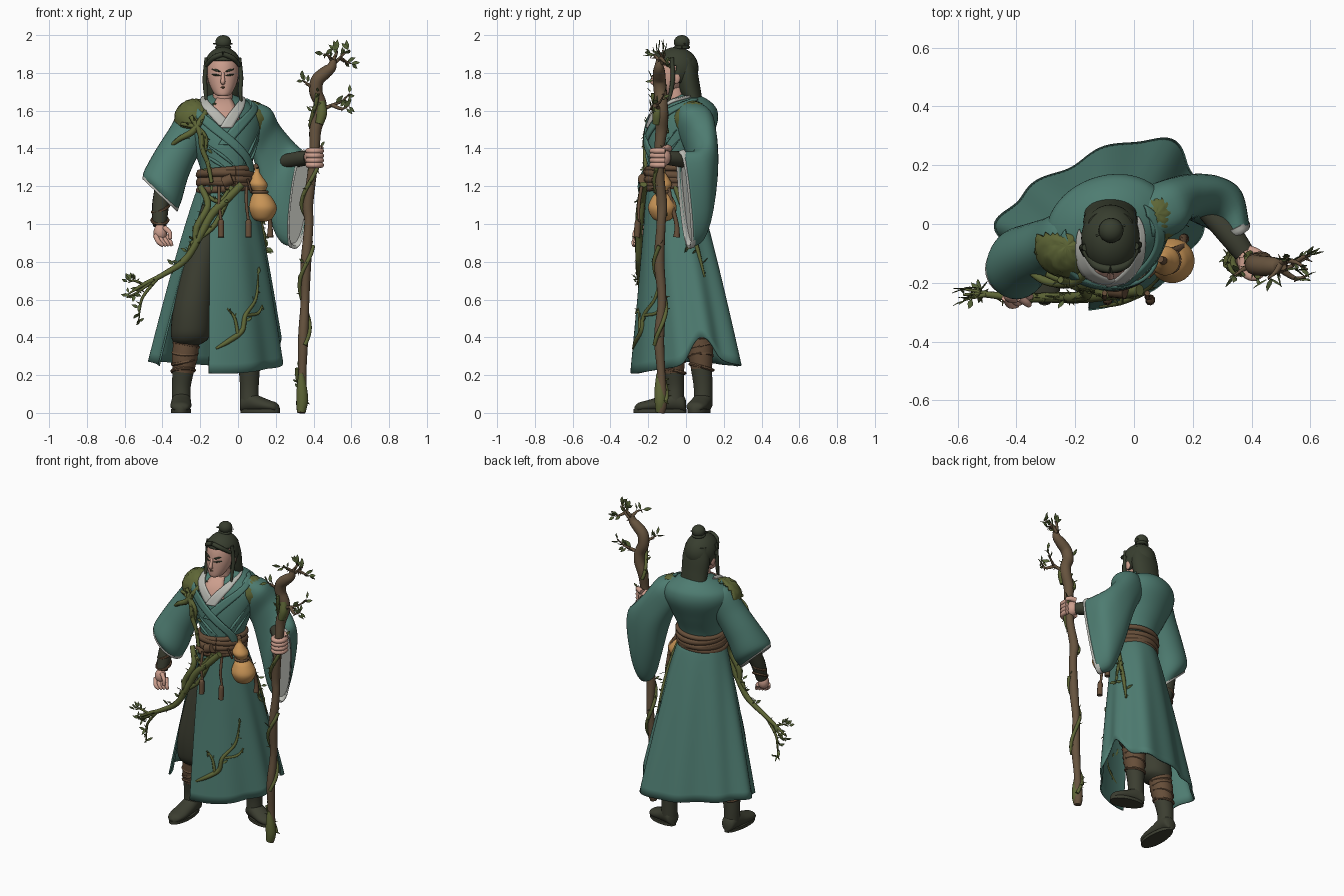
import bpy, bmesh, math, random
from math import sin, cos, pi
from mathutils import Vector as V, Matrix
random.seed(4)

def color(name, *rgb):
    m = bpy.data.materials.new(name)
    m.diffuse_color = [((c / 255 + .055) / 1.055) ** 2.4 for c in rgb] + [1]
    return m
TEAL = color("teal cloth", 78, 124, 113); MOSS = color("moss", 94, 102, 54)
BARK = color("bark", 102, 83, 62); LEAF = color("leaf green", 86, 100, 56)
HAIR = color("dark hair", 56, 62, 47); SKIN = color("skin", 204, 158, 141)
GOURD = color("gourd", 200, 148, 86); GREY = color("grey lining", 184, 185, 178)
DARK = color("dark cloth", 60, 62, 49); BELT = color("brown leather", 102, 78, 57)

def spline(pts, k):
    out = []
    for i in range(len(pts) - 1):
        a, b, c, d = pts[max(i - 1, 0)], pts[i], pts[i + 1], pts[min(i + 2, len(pts) - 1)]
        for j in range(k):
            t = j / k
            out.append([.5 * (2 * q + (r - p) * t + (2 * p - 5 * q + 4 * r - s) * t * t + (3 * q - p - 3 * r + s) * t ** 3)
                        for p, q, r, s in zip(a, b, c, d)])
    return out + [list(pts[-1])]

def skin(bm, rows, loop=True, cap=True):
    rows = [[bm.verts.new(p) for p in r] for r in rows]
    n = len(rows[0])
    for r, q in zip(rows, rows[1:]):
        for i in range(n if loop else n - 1):
            bm.faces.new((r[i], r[(i + 1) % n], q[(i + 1) % n], q[i]))
    if loop and cap:
        bm.faces.new(rows[0]); bm.faces.new(rows[-1])

def finish(name, bm, mat, thick=0):
    bmesh.ops.recalc_face_normals(bm, faces=bm.faces)
    me = bpy.data.meshes.new(name); bm.to_mesh(me); bm.free()
    me.polygons.foreach_set("use_smooth", [True] * len(me.polygons))
    me.set_sharp_from_angle(angle=math.radians(50))
    me.materials.append(mat)
    ob = bpy.data.objects.new(name, me); bpy.context.collection.objects.link(ob)
    if thick:
        s = ob.modifiers.new("thickness", 'SOLIDIFY'); s.thickness = thick; s.offset = 0
    return ob

def pw(c, e): return math.copysign(abs(c) ** e, c)
def ring(r, e=1, n=32):
    c, u, v = V(r[:3]), V(r[3:6]), V(r[6:9])
    return [c + u * pw(cos(2 * pi * i / n), e) + v * pw(sin(2 * pi * i / n), e) for i in range(n)]

def loft(name, rings, mat, k=6, cap=True, thick=0, e=1):
    bm = bmesh.new(); skin(bm, [ring(r, e) for r in spline(rings, k)], True, cap)
    return finish(name, bm, mat, thick)

def level(x, y, z, rx, ry):          # horizontal ring
    return (x, y, z, rx, 0, 0, 0, ry, 0)

def tube(bm, pts, n=8, k=5):
    pts = spline(pts, k); rows = []; u = None
    for i, p in enumerate(pts):
        t = (V(pts[min(i + 1, len(pts) - 1)][:3]) - V(pts[max(i - 1, 0)][:3])).normalized()
        if u is None: u = t.orthogonal()
        u = (u - t * u.dot(t)).normalized(); w = t.cross(u)
        rows.append([V(p[:3]) + (u * cos(2 * pi * j / n) + w * sin(2 * pi * j / n)) * max(p[3], .0008) for j in range(n)])
    skin(bm, rows)

def tubes(name, paths, mat, n=10, k=5):
    bm = bmesh.new()
    for p in paths: tube(bm, p, n, k)
    return finish(name, bm, mat)

def ball(name, c, r, mat):
    bm = bmesh.new()
    bmesh.ops.create_uvsphere(bm, u_segments=32, v_segments=24, radius=1, matrix=Matrix.Translation(c) @ Matrix.Diagonal((*r, 1)))
    return finish(name, bm, mat)

def rnd(): return V([random.uniform(-1, 1) for _ in range(3)]).normalized()

def vine(name, paths, mat, leaves=6, thorns=6, size=.05):
    wood, leaf = bmesh.new(), bmesh.new()
    for path in paths:
        tube(wood, path, 8, 6); pts = spline(path, 12)
        for i in range(thorns):
            p = random.choice(pts); d = rnd(); e = V(p[:3]) + d * (p[3] + .02)
            tube(wood, [(*p[:3], .006), (*e, .001)], 5, 1)
        for i in range(leaves):   # leaves spaced along the outer part
            p = pts[-1 - int(i / leaves * len(pts) * .75)]
            d = rnd(); d.y *= .5
            d = (d + V((0, 0, .5)) + (V(pts[-1][:3]) - V(pts[0][:3])).normalized() * .6).normalized()
            s = (d.cross(V((0, 1, 0))) + rnd() * .4).normalized(); nrm = d.cross(s).normalized(); L = size * random.uniform(.75, 1.1)
            b = V(p[:3]) + d * (p[3] + .004)
            prof = [(0, .03), (.3, .21), (.55, .22), (.8, .12), (1, .005)]
            skin(leaf, [[b + d * L * t - s * w * L, b + d * L * t - nrm * L * w * .3, b + d * L * t + s * w * L,
                         b + d * L * t - nrm * L * (w * .3 - .06)] for t, w in prof])
    finish(name, wood, mat); finish(name + "_leaves", leaf, LEAF)

# torso surface: angle a from the front, height z
ROT = Matrix.Rotation(math.radians(20), 3, 'Z')
SEC = spline([(1.12, -.065, -.085, .145, .125), (1.2, -.065, -.08, .13, .118), (1.3, -.065, -.07, .137, .13), (1.42, -.075, -.045, .178, .158),
              (1.53, -.085, -.013, .215, .172), (1.6, -.09, .0, .205, .16), (1.645, -.088, .005, .15, .125), (1.675, -.085, .01, .085, .075),
              (1.69, -.08, .01, .05, .045)], 6)
def T(a, z, off=0):
    for p, q in zip(SEC, SEC[1:]):
        if z <= q[0] or q is SEC[-1]: break
    t = (z - p[0]) / (q[0] - p[0])
    _, x, y, rx, ry = [g + (h - g) * t for g, h in zip(p, q)]
    return V((x, y, z)) + ROT @ V(((rx + off) * sin(a), -(ry + off) * cos(a), 0))
bm = bmesh.new()
skin(bm, [[T(2 * pi * i / 48, s[0]) for i in range(48)] for s in SEC]); finish("robe_torso", bm, TEAL)

# neckline, crossed collar bands and folds
def band(name, path, half, off, mat):
    bm = bmesh.new()
    skin(bm, [[T(a + half * f, z, off) for f in (-1, -.5, 0, .5, 1)] for a, z in spline(path, 8)], False)
    finish(name, bm, mat, .012)
band("neckline", [(-.2, 1.672), (-.2, 1.64), (-.15, 1.55)], .32, .004, SKIN)
band("inner_collar_right", [(-1.5, 1.672), (-.95, 1.65), (-.52, 1.6), (-.2, 1.52)], .16, .012, GREY)
band("inner_collar_left", [(1.2, 1.675), (.5, 1.65), (.12, 1.6), (-.2, 1.51)], .15, .015, GREY)
band("lapel_left", [(1.5, 1.66), (.85, 1.62), (.36, 1.56), (-.08, 1.47), (-.3, 1.42)], .17, .013, TEAL)
band("lapel_right", [(-1.6, 1.655), (-1.15, 1.62), (-.72, 1.56), (-.4, 1.49), (.1, 1.4), (.6, 1.32), (.9, 1.25)], .17, .018, TEAL)
tubes("chest_folds", [[(*T(a + (b - a) * t, za + (1.28 - za) * t, .001), .007 * (1 - abs(2 * t - 1)) + .002) for t in (0, .25, .5, .75, 1)]
      for a, b, za in ((-1.0, .2, 1.44), (-1.2, -.2, 1.38), (1.2, .6, 1.45), (1.0, .3, 1.5))], TEAL)

# skirt: open hem curve, slit at the front right leg
HEM = spline([(-.155, -.29, .21), (0, -.255, .21), (.14, -.15, .23), (.225, -.02, .26), (.22, .08, .4), (.19, .2, .28), (.09, .29, .25),
              (-.1, .25, .25), (-.27, .17, .26), (-.4, .08, .27), (-.465, -.02, .27), (-.41, -.13, .25)], 12)
def S(t, s, off=0):
    h = V(HEM[min(int(t * (len(HEM) - 1) + .5), len(HEM) - 1)])
    w = T(-.98 + 2 * pi * t, 1.22, .004); out = (h - V((-.06, -.02, h.z))).normalized()
    p = w.lerp(h, s ** .85); p.z = w.z + (h.z - w.z) * s
    return p + out * (off + s * .011 * sin(t * 2 * pi * 8 + 1) * min(1, t * 4))
N = len(HEM)
bm = bmesh.new(); skin(bm, [[S(i / (N - 1), j / 20) for i in range(N)] for j in range(21)], False); finish("robe_skirt", bm, TEAL, .01)

# belt, knots and tassels
tubes("belt", [[(*T(2 * pi * i / 32, z + .012 * sin(2 * pi * i / 32 + q), .008), r) for i in range(33)]
      for z, q, r in ((1.19, 0, .02), (1.225, 1, .023), (1.26, 2, .022), (1.285, .5, .016), (1.215, 3.2, .021))], BELT, 8, 2)
tubes("belt_tassels", [[(x, -.235, 1.2, .009), (x, -.25, 1.1, .009), (x + .01, -.25, 1.02, .008), (x + .01, -.255, 1.01, .016),
      (x + .01, -.26, .93, .017)] for x in (-.1, .045)] + [[(-.08, -.22, 1.22, .03), (-.03, -.225, 1.24, .03)],
      [(.1, -.1, 1.22, .012), (.16, -.08, 1.12, .012), (.17, -.05, 1.0, .012), (.17, -.05, .93, .018)]], BELT)
# gourd
loft("gourd", [level(.13 - .03 * t, -.125, z, r, r) for t, z, r in ((0, 1.012, .015), (0, 1.03, .052), (0, 1.085, .076), (.2, 1.14, .056),
     (.5, 1.17, .034), (.8, 1.21, .05), (1, 1.25, .03), (1, 1.275, .014), (1, 1.295, .014))], GOURD)
tubes("gourd_cord", [[(.115 + .04 * cos(a), -.125 + .04 * sin(a), 1.17, .008) for a in [i * pi / 4 for i in range(9)]],
      [(.1, -.125, 1.295, .014), (.09, -.12, 1.315, .012)], [(.07, -.16, 1.17, .006), (.05, -.18, 1.24, .006)]], BELT)

# sleeves with grey linings
def sleeve(name, rings, e=1):
    loft(name, rings, TEAL, 6, False, .008, e)
    m, q = rings[-1], rings[-2]
    d = [(a - b) for a, b in zip(m[:3], q[:3])]; f = .012 / V(d).length
    def at(k, s): return [m[i] + d[i] * k for i in range(3)] + [c * s for c in m[3:]]
    loft(name + "_lining", [at(-f * 1.3, 1.04), at(f * .8, 1.04), at(f, .97), at(-f * 2, .94), at(-.9, .88)], GREY, 2, True, 0, e)
def slant(x, y, z, r): return (x, y, z, -.78 * r, 0, .62 * r, 0, r * .95, 0)
sleeve("right_sleeve", [slant(-.14, -.02, 1.59, .065), slant(-.215, -.045, 1.555, .095), slant(-.285, -.075, 1.44, .098), slant(-.35, -.105, 1.32, .108),
       slant(-.395, -.135, 1.21, .122), (-.41, -.15, 1.165, -.09, 0, .085, 0, .09, 0)])
sleeve("left_sleeve", [(.03, .02, 1.59, .02, 0, .06, -.02, .07, 0), (.1, .05, 1.53, .06, .02, .08, -.03, .085, 0),
       (.165, .085, 1.4, .06, 0, .105, .02, .08, 0), (.23, .09, 1.25, .06, 0, .175, .04, .07, 0),
       (.285, .06, 1.15, .05, -.01, .235, .055, .06, 0), (.325, .0, 1.13, .03, -.025, .25, .05, .025, 0)], .8)

# moss shoulder pads, ragged at the lower edge
for side, c, r, back in (("right", (-.23, -.075, 1.55), (.108, .108, .112), .05), ("left", (.075, .035, 1.55), (.085, .1, .1), .06)):
    ob = ball(side + "_shoulder_moss", c, r, MOSS); bm = bmesh.new(); bm.from_mesh(ob.data)
    for v in bm.verts: v.co += (v.co - V(c)).normalized() * random.uniform(-.003, .004)
    bmesh.ops.delete(bm, geom=[v for v in bm.verts if v.co.z < c[2] - .05 + random.uniform(-.03, .02) or v.co.y > c[1] + back], context='VERTS')
    bm.to_mesh(ob.data); bm.free()
    ob.modifiers.new("thickness", 'SOLIDIFY').thickness = .012

# forearms and hands
tubes("bracers", [[(.25, .05, 1.33, .04), (.33, -.04, 1.345, .042), (.375, -.1, 1.35, .036)],
      [(-.39, -.13, 1.22, .045), (-.41, -.18, 1.1, .045), (-.415, -.215, .99, .036)]], DARK, 14)
tubes("bracer_straps", [[(p[0] + .044 * cos(a), p[1] + .044 * sin(a), p[2] + .02 * sin(a + i), .008) for a in [j * pi / 4 for j in range(9)]]
      for i, p in enumerate([(-.413, -.2, 1.02), (-.41, -.185, 1.08)])], BELT, 6, 3)
ball("left_palm", (.39, -.125, 1.355), (.04, .045, .05), SKIN)
tubes("left_fingers", [[(.405 + .038 * cos(a), -.135 + .045 * sin(a), z, .015) for a in (2.6, 3.8, 4.8, 5.8, 6.8)]
      for z in (1.312, 1.337, 1.362, 1.387)] + [[(.39, -.09, 1.4, .018), (.42, -.1, 1.405, .016), (.445, -.12, 1.4, .012)]], SKIN)
ball("right_palm", (-.412, -.235, .955), (.035, .034, .045), SKIN)
tubes("right_fingers", [[(-.437 + .017 * i, -.25 + .012 * i, .94, .014), (-.42 + .02 * i, -.275 + .01 * i, .905, .013),
      (-.395 + .015 * i, -.275 + .01 * i, .885, .009)] for i in range(4)] + [[(-.39, -.25, .98, .014), (-.362, -.27, .955, .012), (-.358, -.275, .92, .009)]], SKIN)

# trousers, leg wraps and boots
loft("right_trouser", [level(*p) for p in ((-.12, -.08, 1.1, .08, .08), (-.19, -.1, .85, .09, .1), (-.235, -.12, .6, .1, .1),
     (-.25, -.105, .45, .105, .105), (-.255, -.095, .39, .095, .09), (-.265, -.085, .36, .06, .06))], DARK)
loft("left_trouser", [level(*p) for p in ((-.01, -.04, 1.1, .08, .08), (.02, .0, .8, .09, .09), (.05, .04, .55, .085, .085),
     (.06, .06, .46, .085, .085), (.06, .065, .42, .06, .06))], DARK)
for side, top, ank, d, f in (("right", (-.27, -.08, .4), (-.3, -.06, .14), (-.02, -1), 1), ("left", (.06, .065, .46), (.06, .09, .14), (.95, -.3), .78)):
    a, b = V(top), V(ank); d = V((*d, 0)).normalized(); w = V((-d.y, d.x, 0))
    tubes(side + "_leg_wrap", [[(*a, .07), (*a.lerp(b, .4), .068), (*a.lerp(b, .75), .054)]], BELT, 20)
    tubes(side + "_wrap_straps", [[(*(a.lerp(b, g + .05 * sin(t + g * 9)) + V((cos(t), sin(t), 0)) * (.068 - .013 * g)), .009)
          for t in [i * pi / 4 for i in range(9)]] for g in (.15, .32, .5, .68)], BELT, 6, 3)
    tubes(side + "_boot_shaft", [[(*a.lerp(b, .7), .057), (*b, .05), (b.x, b.y, .06, .05)]], DARK, 20)
    loft(side + "_boot_foot", [(*(V((b.x, b.y, h)) + d * x * f), *(w * r), 0, 0, h - .006) for x, r, h in
         ((-.06, .02, .035), (-.045, .042, .05), (.0, .05, .062), (.07, .054, .048), (.14, .055, .037), (.19, .042, .03), (.212, .012, .02))], DARK)
    bm = bmesh.new()
    skin(bm, [[V((b.x, b.y, z)) + d * (.078 + .14 * cos(t)) * f + w * (.054 + .006 * cos(t)) * sin(t) for t in [i * pi / 12 for i in range(24)]] for z in (0, .02)])
    finish(side + "_boot_sole", bm, DARK)

# head, face and hair
loft("head", [level(-.08, *p) for p in ((-.135, 1.677, .022, .022), (-.118, 1.69, .045, .047), (-.09, 1.735, .07, .077), (-.07, 1.79, .083, .095),
     (-.06, 1.85, .082, .095), (-.05, 1.9, .07, .08), (-.05, 1.925, .02, .03))], SKIN)
tubes("neck", [[(-.08, -.03, 1.58, .056), (-.08, -.05, 1.64, .054), (-.08, -.06, 1.72, .05)]], SKIN, 20)
tubes("nose", [[(-.08, -.16, 1.8, .008), (-.08, -.172, 1.775, .01), (-.08, -.178, 1.752, .013), (-.08, -.162, 1.742, .008)]], SKIN)
tubes("mouth", [[(-.1, -.157, 1.722, .002), (-.08, -.166, 1.723, .005), (-.06, -.157, 1.722, .002)]], BELT)
def face(x, z, off): return (-.08 + x, -.07 - .095 * math.sqrt(1 - (x / .083) ** 2) - off, z)
tubes("brows_and_eyes", [[(*face(s * x, z + k * x, .001), r) for x, r in ((.014, .002), (.034, w), (.058, .002))]
      for s in (-1, 1) for z, k, w in ((1.803, .3, .006), (1.784, .12, .005))], HAIR)
for s in (-1, 1): ball("ear", (-.08 + s * .085, -.05, 1.775), (.012, .02, .032), SKIN)
ob = ball("hair_cap", (-.08, -.052, 1.825), (.1, .118, .112), HAIR); bm = bmesh.new(); bm.from_mesh(ob.data)
bmesh.ops.delete(bm, geom=[v for v in bm.verts if (v.co.y < -.075 and v.co.z < 1.862) or v.co.z < 1.74], context='VERTS')
bm.to_mesh(ob.data); bm.free(); ob.modifiers.new("thickness", 'SOLIDIFY').thickness = .014
loft("back_hair", [level(-.08, *p) for p in ((.0, 1.88, .075, .045), (.005, 1.8, .092, .058), (.02, 1.71, .09, .058), (.04, 1.655, .088, .052),
     (.065, 1.625, .082, .07), (.075, 1.6, .07, .06))], HAIR)
tubes("hair_locks", [[(-.165, -.08, 1.88, .012), (-.175, -.08, 1.78, .012), (-.172, -.09, 1.7, .011), (-.165, -.12, 1.62, .002)],
      [(.005, -.075, 1.88, .012), (.016, -.07, 1.78, .012), (.012, -.08, 1.7, .011), (.02, -.1, 1.62, .003)],
      [(-.08, -.155, 1.9, .014), (-.13, -.14, 1.88, .014), (-.168, -.09, 1.84, .011)],
      [(-.08, -.155, 1.9, .014), (-.03, -.14, 1.88, .014), (.008, -.09, 1.84, .011)]], HAIR)
ball("hair_bun", (-.078, -.022, 1.962), (.042, .042, .038), HAIR)
tubes("bun_tie", [[(-.078 + .034 * cos(a), -.022 + .034 * sin(a), 1.935, .009) for a in [i * pi / 4 for i in range(9)]],
      [(-.13, -.04, 1.955, .004), (-.03, -.005, 1.955, .004)]], HAIR)

# staff with twigs, winding vine and mossy foot
Y = -.135
STAFF = [(.335, 0, .022), (.338, .06, .03), (.34, .2, .022), (.345, .4, .027), (.355, .6, .023), (.36, .8, .028), (.375, 1.0, .024), (.37, 1.1, .028),
         (.39, 1.25, .025), (.405, 1.4, .027), (.41, 1.5, .032), (.435, 1.58, .034), (.435, 1.64, .033), (.412, 1.7, .035),
         (.42, 1.76, .035), (.46, 1.8, .033), (.495, 1.83, .026), (.505, 1.87, .016)]
tubes("staff", [[(x, Y + .008 * sin(z * 13), z, r) for x, z, r in STAFF]], BARK, 14)
tubes("staff_foot_moss", [[(.334, Y - .004, .004, .022), (.34, Y, .06, .032), (.338, Y - .004, .13, .028), (.334, Y - .008, .21, .014)],
      [(.43, Y - .02, 1.53, .022), (.445, Y - .015, 1.59, .028), (.44, Y - .01, 1.65, .02)]], MOSS, 12)
def twig(*p): return [(x, Y + y, z, .012 - .009 * i / (len(p) - 1)) for i, (x, y, z) in enumerate(p)]
vine("staff_twigs", [twig((.49, 0, 1.83), (.53, .01, 1.87), (.56, 0, 1.9), (.59, -.02, 1.92)), twig((.5, 0, 1.86), (.48, -.03, 1.89), (.455, -.05, 1.9)),
     twig((.54, 0, 1.88), (.57, .02, 1.86), (.6, .03, 1.85)), twig((.43, 0, 1.6), (.5, -.02, 1.63), (.55, 0, 1.65), (.59, .02, 1.69)),
     twig((.5, -.02, 1.63), (.55, -.05, 1.61), (.59, -.04, 1.63)), twig((.41, 0, 1.7), (.37, -.02, 1.74), (.34, -.04, 1.76)),
     twig((.5, 0, 1.86), (.52, .02, 1.9), (.525, .01, 1.92))], BARK, 5, 3, .052)
line = spline([(x, z, r) for x, z, r in STAFF[1:14]], 5)
vine("staff_vine", [[(x + (r + .006) * cos(z * 14), Y + (r + .006) * sin(z * 14), z, .011) for x, z, r in line[a:b]]
     for a, b in ((0, 7), (9, 23), (27, 41), (44, 60))], MOSS, 4, 8, .035)

# body vines
vine("waist_branch", [[(.02, -.225, 1.21, .02), (-.06, -.235, 1.13, .022), (-.14, -.245, 1.05, .022), (-.2, -.25, .94, .02), (-.28, -.25, .81, .018),
     (-.4, -.25, .73, .014), (-.5, -.24, .68, .011), (-.58, -.24, .63, .004)],
     [(-.2, -.2, 1.2, .016), (-.16, -.24, 1.1, .018), (-.22, -.25, .98, .018), (-.23, -.25, .88, .014), (-.31, -.25, .8, .006)],
     [(-.03, -.225, 1.2, .014), (-.12, -.24, 1.0, .014), (-.24, -.25, .9, .012), (-.26, -.25, .85, .006)],
     [(-.18, -.21, 1.16, .01), (-.1, -.24, 1.12, .012), (-.05, -.235, 1.18, .01)]], MOSS, 2, 12, .04)
vine("waist_branch_tips", [[(-.42, -.25, .72, .01), (-.5, -.24, .62, .008), (-.52, -.23, .55, .006), (-.525, -.23, .48, .003)],
     [(-.5, -.24, .68, .008), (-.55, -.25, .7, .006), (-.58, -.26, .69, .003)], [(-.46, -.25, .69, .008), (-.53, -.23, .64, .006), (-.59, -.22, .61, .003)]], MOSS, 6, 4, .048)
vine("shoulder_vine", [[(-.37, -.15, 1.4, .008), (-.31, -.19, 1.45, .014), (-.24, -.2, 1.49, .018), (-.19, -.19, 1.56, .016), (-.15, -.14, 1.63, .012)],
     [(-.25, -.19, 1.57, .012), (-.2, -.21, 1.48, .016), (-.19, -.215, 1.4, .014), (-.16, -.215, 1.32, .012), (-.14, -.22, 1.22, .01)],
     [(-.3, -.17, 1.53, .01), (-.22, -.2, 1.51, .014), (-.17, -.21, 1.45, .012), (-.18, -.2, 1.36, .006)]], MOSS, 4, 8, .035)
def on_skirt(*p): return [(*S(t, s, .006), r) for t, s, r in p]
vine("front_panel_vine", [on_skirt((.03, .87, .006), (.07, .83, .014), (.11, .78, .014), (.13, .7, .012), (.18, .62, .009), (.21, .5, .004)),
     on_skirt((.1, .8, .01), (.09, .71, .008), (.07, .66, .004)), on_skirt((.13, .7, .01), (.18, .7, .008), (.21, .66, .004))], MOSS, 3, 4, .045)
vine("side_vine", [on_skirt((.36, .02, .012), (.38, .15, .014), (.4, .28, .013), (.42, .4, .012), (.43, .55, .005)),
     on_skirt((.39, .22, .01), (.37, .33, .01), (.36, .43, .004))], MOSS, 6, 7, .045)
